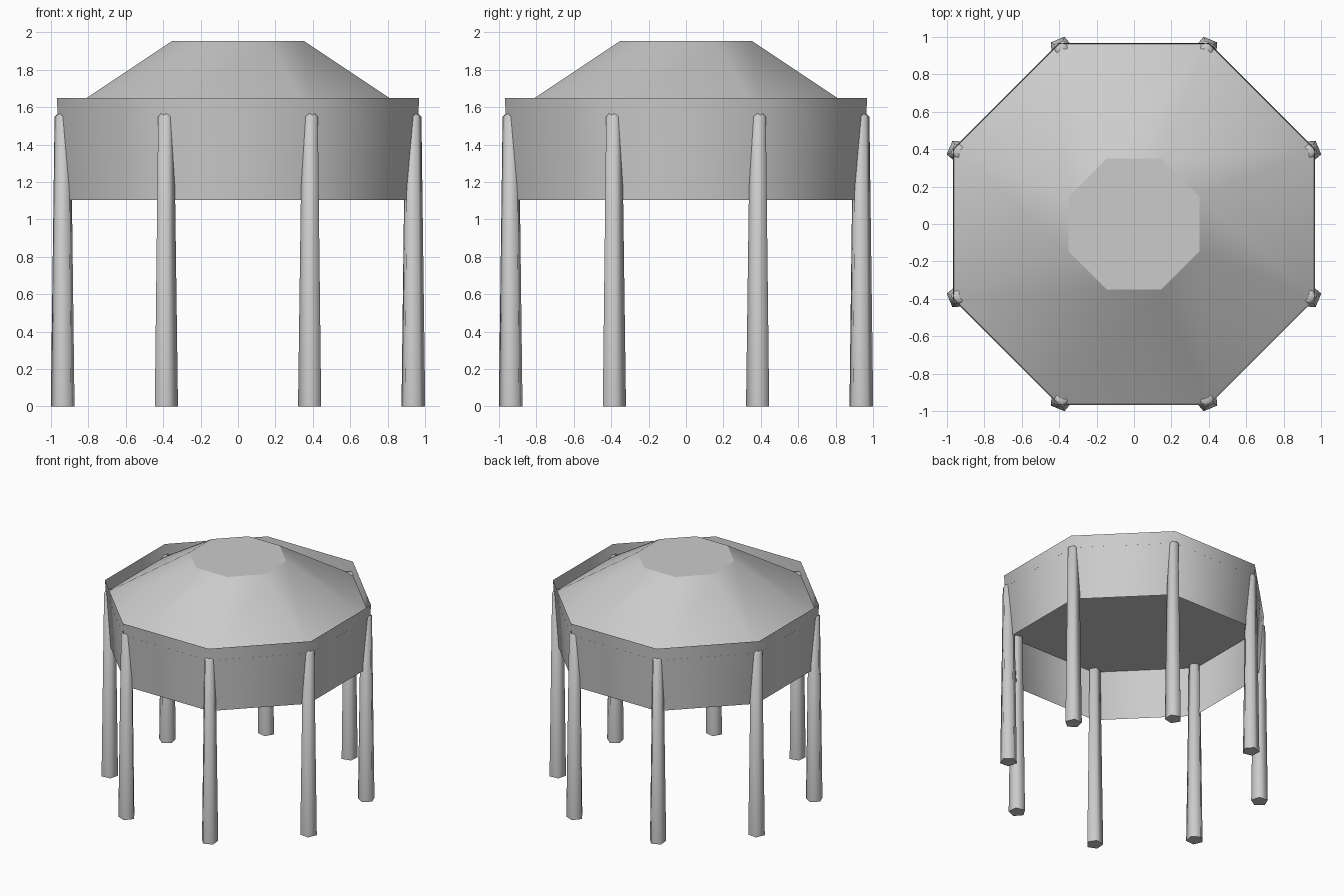
import bpy, bmesh
from math import cos, sin, pi, radians

if "Cube" in bpy.data.objects:
    bpy.data.objects.remove(bpy.data.objects["Cube"])


def loft(name, rings, sides, turn, cap_bottom=True, cap_top=True, loc=(0, 0, 0), angle=50):
    """Skin a stack of (circumradius, z) rings into one object."""
    bm = bmesh.new()
    loops = []
    for r, z in rings:
        loops.append([bm.verts.new((r * cos(turn + 2 * pi * i / sides),
                                    r * sin(turn + 2 * pi * i / sides), z))
                      for i in range(sides)])
    for a, b in zip(loops, loops[1:]):
        for i in range(sides):
            j = (i + 1) % sides
            bm.faces.new((a[i], a[j], b[j], b[i]))
    if cap_bottom:
        bm.faces.new(loops[0][::-1])
    if cap_top:
        bm.faces.new(loops[-1])
    mesh = bpy.data.meshes.new(name)
    bm.to_mesh(mesh)
    bm.free()
    ob = bpy.data.objects.new(name, mesh)
    bpy.context.collection.objects.link(ob)
    ob.location = loc
    bpy.ops.object.select_all(action='DESELECT')
    ob.select_set(True)
    bpy.context.view_layer.objects.active = ob
    bpy.ops.object.shade_smooth_by_angle(angle=radians(angle))
    return ob


corner = pi / 8          # octagon with flat sides facing front and right
k = 1 / cos(corner)      # flat-side distance to corner radius

# Thin open octagonal band, flaring slightly upwards
loft("canopy_band", [(0.936 * k, 1.105), (0.969 * k, 1.65)], 8, corner, False, False)

# Closed roof with a flat top, sunk inside the band
loft("roof", [(0.963 * k, 1.547), (0.351 * k, 1.955)], 8, corner, angle=46)
for p in bpy.data.objects["roof"].data.polygons:
    if abs(p.normal.z) > 0.99:
        p.use_smooth = False

# Eight tapered five-sided legs under the corners
for n in range(8):
    a = corner + n * pi / 4
    loft(f"leg_{n + 1}", [(0.067, 0), (0.046, 1.55), (0.030, 1.565)], 5, a + pi / 5,
         loc=(1.013 * cos(a), 1.013 * sin(a), 0), angle=75)
